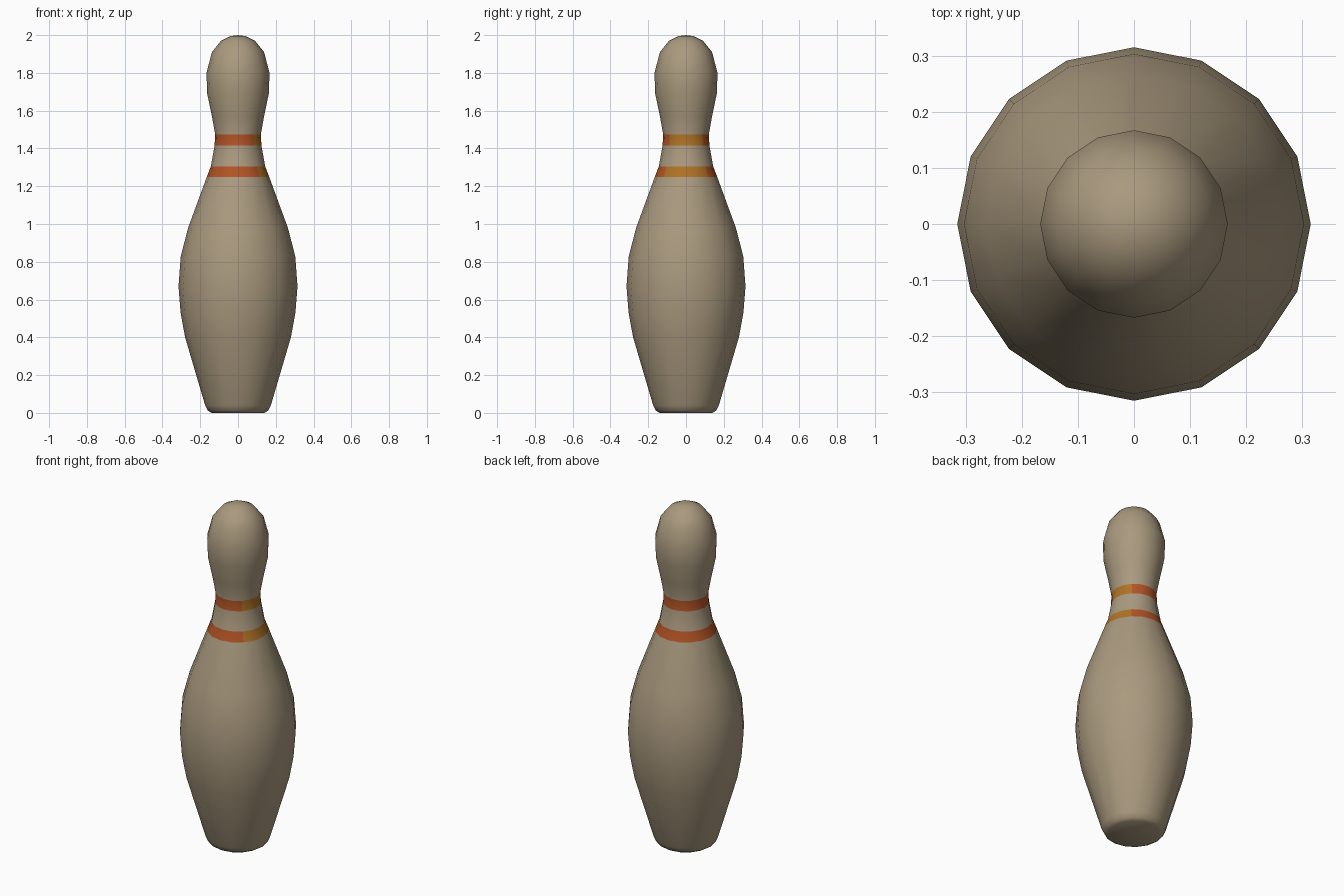
import bpy, bmesh, math

if "Cube" in bpy.data.objects:
    bpy.data.objects.remove(bpy.data.objects["Cube"])

SIDES = 16

def material(name, rgb):
    m = bpy.data.materials.new(name)
    m.diffuse_color = (*rgb, 1)
    m.use_nodes = True
    m.node_tree.nodes["Principled BSDF"].inputs["Base Color"].default_value = m.diffuse_color
    return m

# Lathe profile: (radius, height), from the base to just below the crown
profile = [(0.14, 0.0), (0.16, 0.012), (0.174, 0.04), (0.28, 0.40), (0.304, 0.53),
           (0.315, 0.67), (0.303, 0.83), (0.264, 0.98), (0.165, 1.25),
           (0.144, 1.305), (0.124, 1.415), (0.121, 1.475), (0.138, 1.57),
           (0.163, 1.69), (0.167, 1.80), (0.138, 1.91), (0.09, 1.97), (0.04, 1.995)]
bands = [(1.25, 1.305), (1.415, 1.475)]

bm = bmesh.new()
rings = []
for r, z in profile:
    rings.append([bm.verts.new((r * math.cos(2 * math.pi * i / SIDES),
                                r * math.sin(2 * math.pi * i / SIDES), z))
                  for i in range(SIDES)])
for a, b in zip(rings, rings[1:]):
    for i in range(SIDES):
        j = (i + 1) % SIDES
        bm.faces.new((a[i], a[j], b[j], b[i]))

# Flat base and rounded crown
bm.faces.new(rings[0][::-1])
tip = bm.verts.new((0, 0, 2.0))
for i in range(SIDES):
    bm.faces.new((rings[-1][i], rings[-1][(i + 1) % SIDES], tip))

# Neck stripes: orange on the +x quarter, red elsewhere
for f in bm.faces:
    c = f.calc_center_median()
    if any(lo < c.z < hi for lo, hi in bands):
        f.material_index = 2 if c.x > abs(c.y) else 1

mesh = bpy.data.meshes.new("pin_body")
bm.to_mesh(mesh)
bm.free()
pin = bpy.data.objects.new("pin_body", mesh)
bpy.context.collection.objects.link(pin)
for m in (material("beige body", (0.40, 0.32, 0.21)),
          material("red stripe", (0.45, 0.088, 0.019)),
          material("orange stripe", (0.43, 0.17, 0.018))):
    mesh.materials.append(m)

# Smooth sides, crisp base edge
bpy.context.view_layer.objects.active = pin
pin.select_set(True)
bpy.ops.object.shade_smooth_by_angle(angle=math.radians(50))
